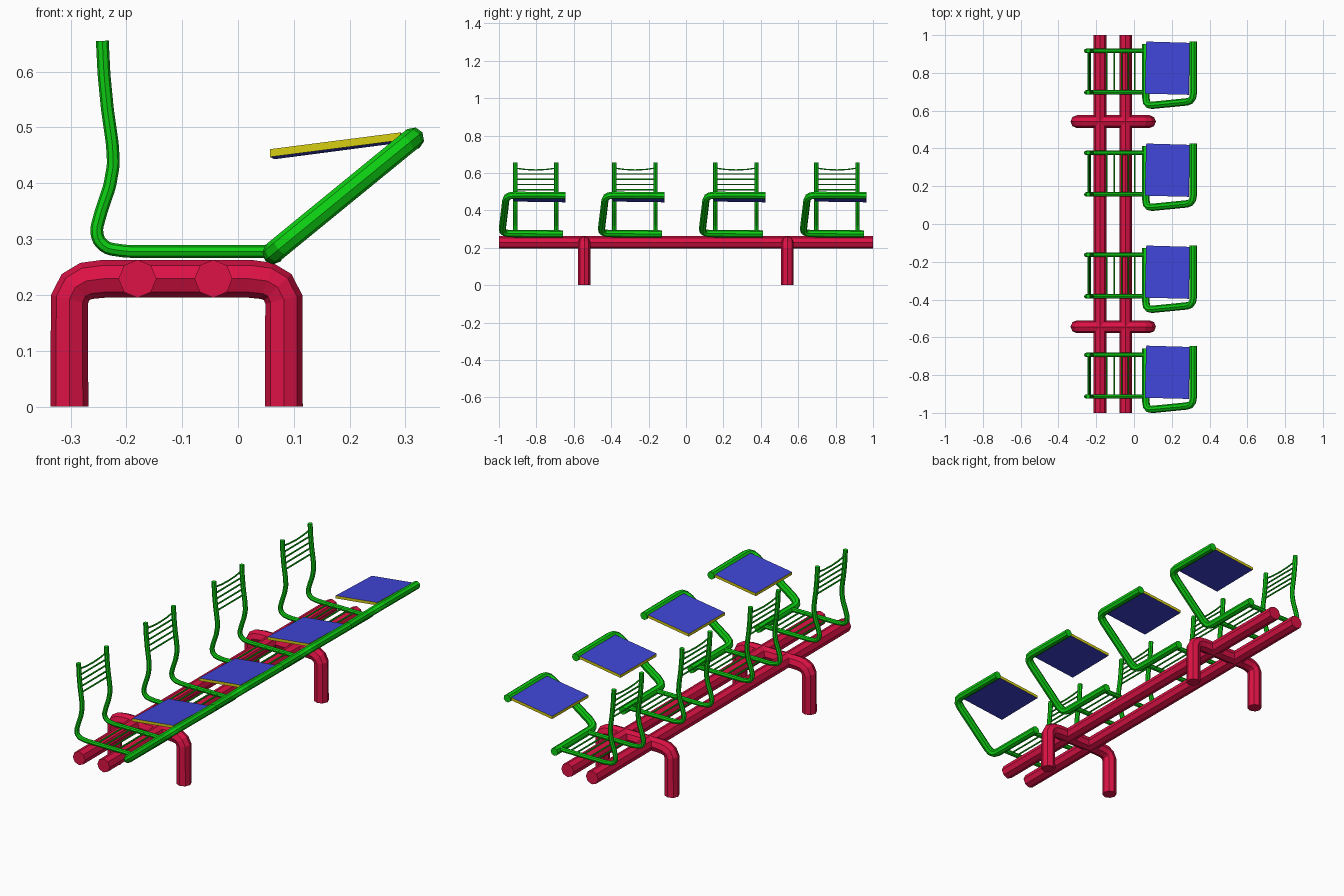
import bpy
import bmesh
from mathutils import Vector

if "Cube" in bpy.data.objects:
    bpy.data.objects.remove(bpy.data.objects["Cube"])


def material(name, rgb):
    m = bpy.data.materials.new(name)
    m.diffuse_color = (*rgb, 1)
    m.use_nodes = True
    m.node_tree.nodes["Principled BSDF"].inputs["Base Color"].default_value = m.diffuse_color
    return m


RED = material("red_base", (0.72, 0.006, 0.06))
GREEN = material("green_frame", (0.004, 0.62, 0.006))
BLUE = material("blue_pad", (0.05, 0.06, 0.68))
YELLOW = material("yellow_edge", (0.68, 0.62, 0.006))


def rounded(points, d, steps=3):
    """Path with its inner corners rounded off, starting d from each corner."""
    pts = [Vector(p) for p in points]
    out = [pts[0]]
    for a, b, c in zip(pts, pts[1:], pts[2:]):
        p, q = b + (a - b).normalized() * d, b + (c - b).normalized() * d
        for i in range(steps + 1):
            t = i / steps
            out.append(p * (1 - t) ** 2 + b * 2 * t * (1 - t) + q * t * t)
    return out + [pts[-1]]


def tube(name, points, r, mat, res=2):
    """Capped, flat-shaded tube with 4 + 2*res sides along a path."""
    cu = bpy.data.curves.new(name, 'CURVE')
    cu.dimensions = '3D'
    cu.bevel_depth = r
    cu.bevel_resolution = res
    cu.use_fill_caps = True
    sp = cu.splines.new('POLY')
    sp.points.add(len(points) - 1)
    for p, co in zip(sp.points, points):
        p.co = (*co, 1)
    sp.use_smooth = False
    cu.materials.append(mat)
    tmp = bpy.data.objects.new(name + "_path", cu)
    bpy.context.collection.objects.link(tmp)
    dg = bpy.context.evaluated_depsgraph_get()
    me = bpy.data.meshes.new_from_object(tmp.evaluated_get(dg))
    bpy.data.objects.remove(tmp)
    me.name = name
    for f in me.polygons:
        f.use_smooth = False
    if not me.materials:
        me.materials.append(mat)
    ob = bpy.data.objects.new(name, me)
    bpy.context.collection.objects.link(ob)
    return ob


def pad(name, cy):
    """Sloping writing board: blue faces, yellow edges."""
    corners = [(0.057, -0.117, 0.461), (0.291, -0.123, 0.491),
               (0.295, 0.152, 0.487), (0.065, 0.159, 0.457)]
    bm = bmesh.new()
    top = [bm.verts.new((x, y + cy, z)) for x, y, z in corners]
    bot = [bm.verts.new((x, y + cy, z - 0.014)) for x, y, z in corners]
    bm.faces.new(top)
    bm.faces.new(bot[::-1])
    for i in range(4):
        j = (i + 1) % 4
        bm.faces.new((top[j], top[i], bot[i], bot[j]))
    bm.normal_update()
    for f in bm.faces:
        f.material_index = 0 if abs(f.normal.z) > 0.7 else 1
    me = bpy.data.meshes.new(name)
    bm.to_mesh(me)
    bm.free()
    me.materials.append(BLUE)
    me.materials.append(YELLOW)
    bpy.context.collection.objects.link(bpy.data.objects.new(name, me))


# Base: two long beams and two arched legs
for n, x in (("rear", -0.18), ("front", -0.044)):
    tube(n + "_beam", [(x, -1, 0.229), (x, 1, 0.229)], 0.034, RED)
HALF_ARCH = [(0.192, 0), (0.192, 0.192), (0.181, 0.214), (0.162, 0.225), (0.13, 0.229)]
for i, y in enumerate((-0.544, 0.542)):
    arch = [(-0.11 - dx, y, z) for dx, z in HALF_ARCH]
    arch += [(-0.11 + dx, y, z) for dx, z in reversed(HALF_ARCH)]
    tube(f"leg_arch_{i}", arch, 0.034, RED)

# Side rail profile (x, z), from the top of the back to the front of the seat
RAIL = [(-0.243, 0.655), (-0.240, 0.595), (-0.234, 0.533), (-0.225, 0.47),
        (-0.223, 0.434), (-0.230, 0.394), (-0.245, 0.35), (-0.254, 0.317),
        (-0.250, 0.297), (-0.234, 0.283), (-0.2, 0.278), (0.055, 0.278)]


def rail_x(z):
    for (x0, z0), (x1, z1) in zip(RAIL, RAIL[1:]):
        if z1 <= z <= z0:
            return x0 + (x1 - x0) * (z0 - z) / (z0 - z1)


for i, cy in enumerate((-0.803, -0.273, 0.267, 0.807)):
    # Side rails
    for side, dy in (("left", -0.11), ("right", 0.11)):
        path = rounded([(x, cy + dy, z) for x, z in RAIL], 0.008, 2)
        tube(f"chair_{i}_rail_{side}", path, 0.0115, GREEN)
    # Seat slats
    for k, x in enumerate((-0.145, -0.105, -0.065, -0.03, 0.005)):
        tube(f"chair_{i}_seat_slat_{k}",
             [(x, cy - 0.11, 0.278), (x, cy + 0.11, 0.278)], 0.004, GREEN, 1)
    # Back slats, the top one sagging in the middle
    for k, z in enumerate((0.51, 0.538, 0.566, 0.594, 0.626)):
        sag = 0.01 if k == 4 else 0
        tube(f"chair_{i}_back_slat_{k}",
             [(rail_x(z), cy + 0.11 * t, z - sag * (1 - t * t))
              for t in (-1, -0.5, 0, 0.5, 1)], 0.004, GREEN, 1)
    # Bent arm carrying the writing board
    arm = [(0.063, cy + 0.145, 0.274), (0.063, cy - 0.182, 0.276),
           (0.314, cy - 0.157, 0.481), (0.314, cy + 0.158, 0.479)]
    tube(f"chair_{i}_arm", rounded(arm, 0.042), 0.0195, GREEN)
    pad(f"chair_{i}_writing_board", cy)
